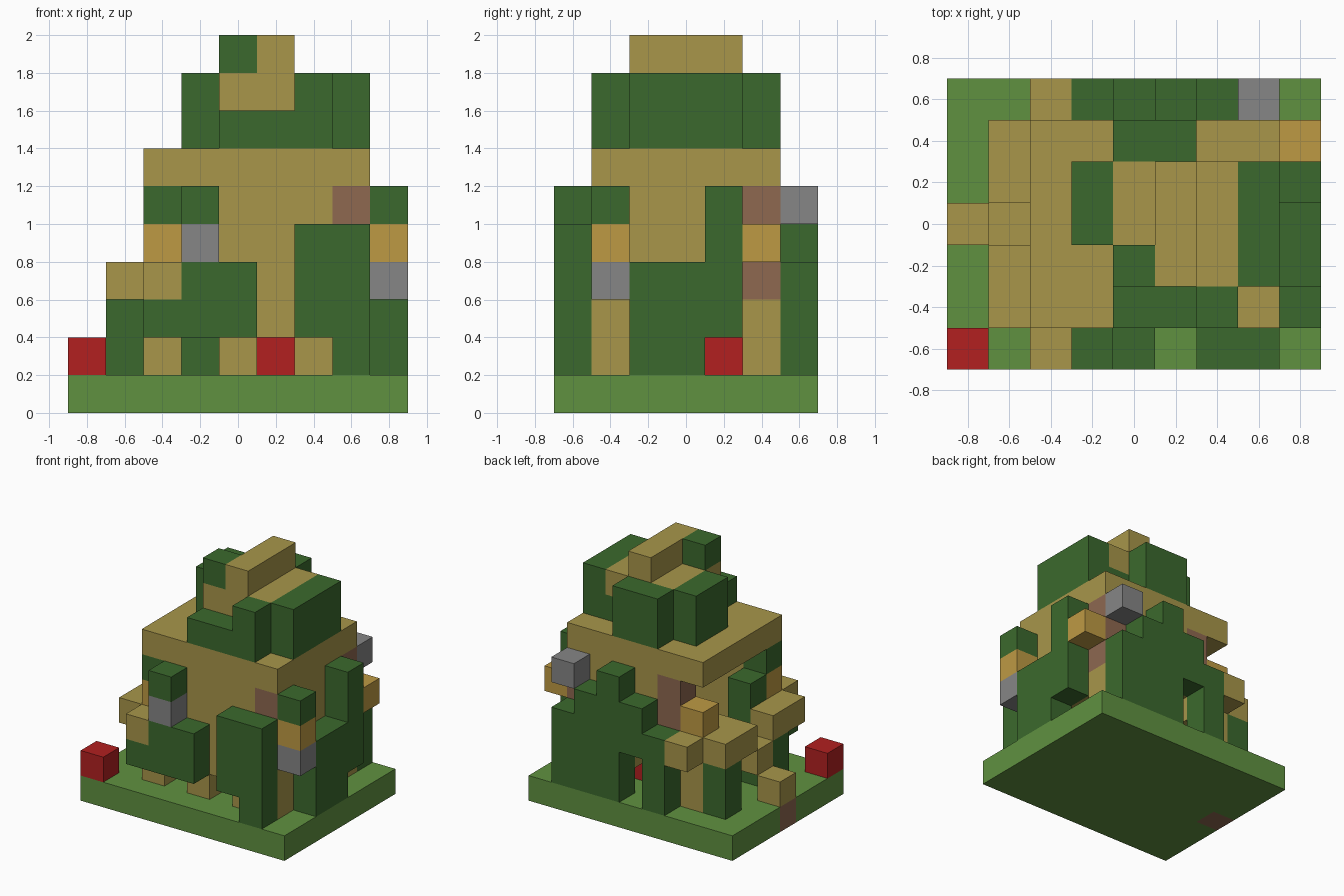
import bpy
import bmesh
from mathutils import Vector

if "Cube" in bpy.data.objects:
    bpy.data.objects.remove(bpy.data.objects["Cube"])

CELL = 0.2
ORIGIN = Vector((-0.9, -0.7, 0.0))


def material(name, code):
    def linear(v):
        return v / 12.92 if v <= 0.04045 else ((v + 0.055) / 1.055) ** 2.4
    rgb = [linear(int(code[n:n + 2], 16) / 255) for n in (0, 2, 4)]
    mat = bpy.data.materials.new(name)
    mat.use_nodes = True
    mat.diffuse_color = (*rgb, 1)
    mat.node_tree.nodes["Principled BSDF"].inputs["Base Color"].default_value = (*rgb, 1)
    return mat


GRASS = material("grass_green", "609140")
LEAF = material("dark_green", "3B692D")
PLANK = material("tan", "A8964A")
LOG = material("brown", "8E6850")
STONE = material("grey", "868686")
LAMP = material("amber", "BE9A44")
RED = material("red", "B22020")


def block(name, mat, x, y, z):
    """Box filling whole cells; each range is 'first-last' or one digit, inclusive."""
    spans = [(int(r[0]), int(r[-1]) + 1) for r in (x, y, z)]
    low = ORIGIN + CELL * Vector([s[0] for s in spans])
    high = ORIGIN + CELL * Vector([s[1] for s in spans])
    bm = bmesh.new()
    bmesh.ops.create_cube(bm, size=1)
    for v in bm.verts:
        v.co = Vector([c * d for c, d in zip(v.co, high - low)])
    mesh = bpy.data.meshes.new(name)
    bm.to_mesh(mesh)
    bm.free()
    mesh.materials.append(mat)
    obj = bpy.data.objects.new(name, mesh)
    obj.location = (low + high) / 2
    bpy.context.collection.objects.link(obj)


# Ground with a brown doorstep patch
block("ground", GRASS, "1-8", "0-6", "0")
block("ground_edge_front", GRASS, "0", "0-2", "0")
block("ground_edge_back", GRASS, "0", "4-6", "0")
block("path_patch", LOG, "0", "3", "0")

# Entrance steps on the right side
block("lower_step", PLANK, "0", "3", "1")
block("upper_step", PLANK, "1", "3", "2")
block("entrance_floor", PLANK, "2", "3", "2")
block("porch_shrub_front", LEAF, "1", "2", "1-2")
block("porch_shrub_back", LEAF, "1", "5", "1-2")
block("porch_ledge_front", PLANK, "1", "1-2", "3")
block("porch_ledge_back", PLANK, "1", "4-5", "3")
block("entrance_shrub", LEAF, "2", "2", "1-4")
block("entrance_wall", PLANK, "2", "4", "1-3")

# Corner posts
for side, y in (("front", "1"), ("back", "5")):
    block("right_post_" + side, PLANK, "2", y, "1-3")
    block("right_lamp_" + side, LAMP, "2", y, "4")
    block("left_post_" + side, PLANK, "7", y, "1-2")
    block("left_log_" + side, LOG, "7", y, "3-5")
block("right_post_top", LEAF, "2", "1", "5")

# House walls
block("front_wall", PLANK, "3-6", "1", "2-5")
for x in "46":
    block("front_wall_leg", PLANK, x, "1", "1")
block("left_wall", PLANK, "7", "2-4", "2-5")
block("back_wall_log", LOG, "3", "5", "4-5")
block("back_wall_lower", PLANK, "3", "5", "2-3")
block("back_wall_lintel", PLANK, "4", "5", "3-5")
block("back_wall", PLANK, "5-6", "5", "2-5")
block("indoor_chest", RED, "5", "4", "1")

# Front hedges
block("front_hedge_low", LEAF, "2-4", "0", "2")
block("front_hedge_high", LEAF, "3-4", "0", "3")
block("front_hedge_cap", PLANK, "2", "0", "3")
block("front_lamp_base", STONE, "3", "0", "4")
block("front_lamp_leaf", LEAF, "3", "0", "5")
block("tall_hedge", LEAF, "7", "0", "1-4")
block("tall_hedge_overhang", LEAF, "6", "0", "2-4")
block("red_flower", RED, "0", "0", "1")

# Left side hedge, hanging lamps
block("left_hedge", LEAF, "8", "2-3", "1-3")
block("left_hedge_tall", LEAF, "8", "4", "2-5")
block("hanging_stone", STONE, "8", "1", "3")
block("hanging_lamp_front", LAMP, "8", "1", "4")
block("hanging_leaf", LEAF, "8", "1", "5")
block("hanging_lamp_back", LAMP, "8", "5", "4")

# Stepped back hedge with a doorway
for x, z in (("3", "1-3"), ("4", "3-4"), ("5", "1-5"), ("6", "1-4"), ("7", "1-3")):
    block("back_hedge", LEAF, x, "6", z)
block("back_hedge_cap", PLANK, "2", "6", "3")
block("floating_stone", STONE, "7", "6", "5")

# Roof slab and leafy crown
block("roof_slab", PLANK, "2-7", "1-5", "6")
block("crown_core", LEAF, "4-6", "2-4", "7")
block("crown_top", PLANK, "4-6", "2-4", "8")
block("crown_front", LEAF, "4-6", "1", "7")
block("crown_front_corner", LEAF, "6", "1", "8")
block("crown_left", LEAF, "7", "2-4", "7-8")
block("crown_right", LEAF, "3", "3-4", "7-8")
block("crown_back", LEAF, "4-5", "5", "7-8")
block("ridge", PLANK, "5", "2-4", "9")
block("ridge_leaf", LEAF, "4", "2", "9")
